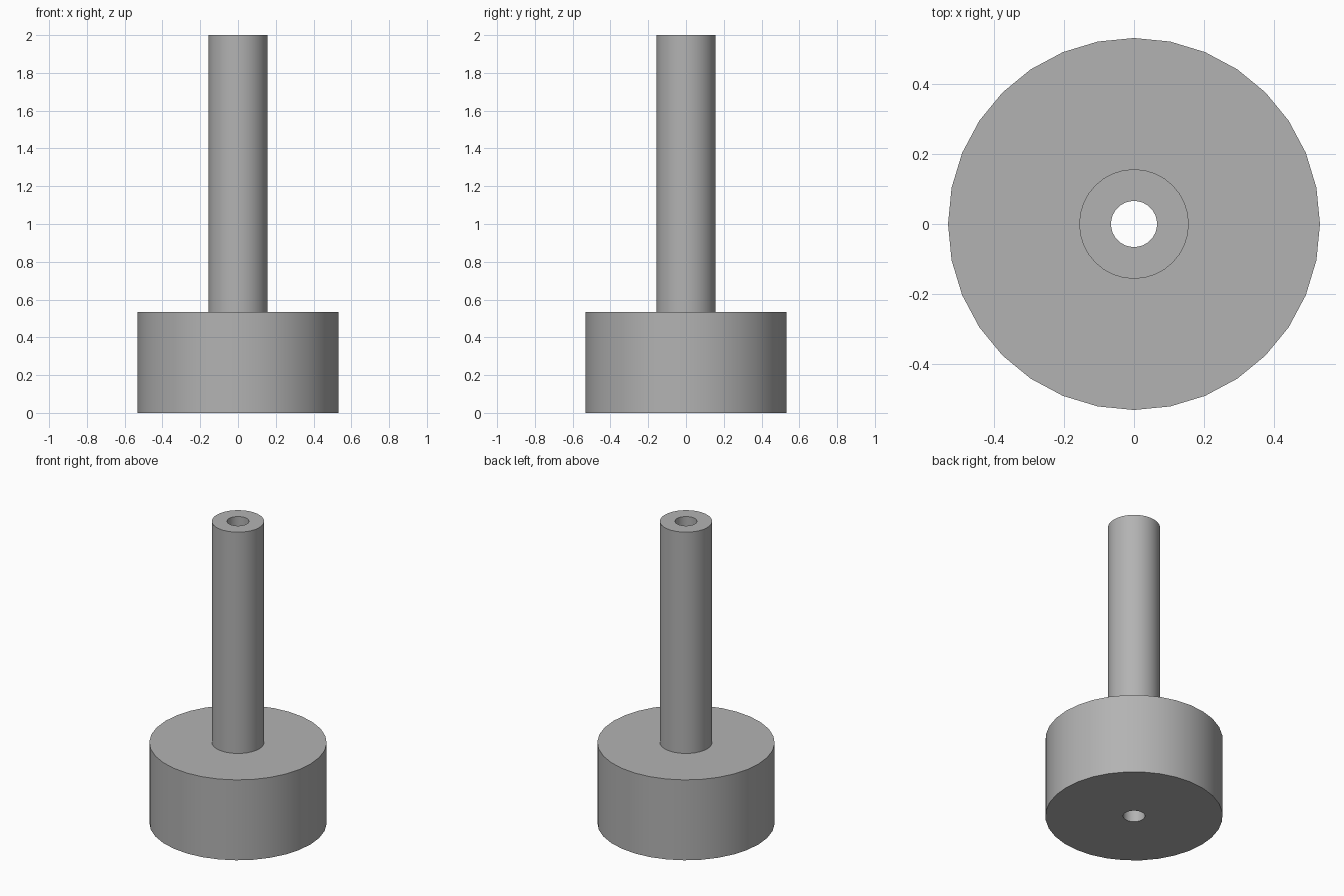
import bpy
import bmesh
import math

cube = bpy.data.objects.get("Cube")
if cube:
    bpy.data.objects.remove(cube, do_unlink=True)

SEGMENTS = 32
BORE = 0.066
SHAFT = 0.157
BASE = 0.533
BASE_TOP = 0.533
TOP = 2.0

# Plain grey material
grey = bpy.data.materials.new("plain grey")
grey.use_nodes = True
colour = (0.45, 0.45, 0.45, 1.0)
grey.diffuse_color = colour
grey.node_tree.nodes["Principled BSDF"].inputs["Base Color"].default_value = colour


def lathe(name, profile, material):
    """Revolve a closed (radius, height) outline around the z axis."""
    bm = bmesh.new()
    verts = [bm.verts.new((r, 0, z)) for r, z in profile]
    edges = [bm.edges.new((a, b)) for a, b in zip(verts, verts[1:] + verts[:1])]
    bmesh.ops.spin(bm, geom=verts + edges, cent=(0, 0, 0), axis=(0, 0, 1),
                   angle=math.tau, steps=SEGMENTS, use_merge=True)
    bmesh.ops.remove_doubles(bm, verts=bm.verts, dist=0.0001)
    bmesh.ops.recalc_face_normals(bm, faces=bm.faces)
    mesh = bpy.data.meshes.new(name)
    bm.to_mesh(mesh)
    bm.free()
    mesh.materials.append(material)
    obj = bpy.data.objects.new(name, mesh)
    bpy.context.collection.objects.link(obj)
    bpy.ops.object.select_all(action="DESELECT")
    obj.select_set(True)
    bpy.context.view_layer.objects.active = obj
    bpy.ops.object.shade_smooth_by_angle(angle=math.radians(30))
    return obj


# Wide base, slim shaft and the bore running through both
lathe("bored_shaft_with_base", [
    (BORE, 0), (BASE, 0), (BASE, BASE_TOP),
    (SHAFT, BASE_TOP), (SHAFT, TOP), (BORE, TOP),
], grey)
